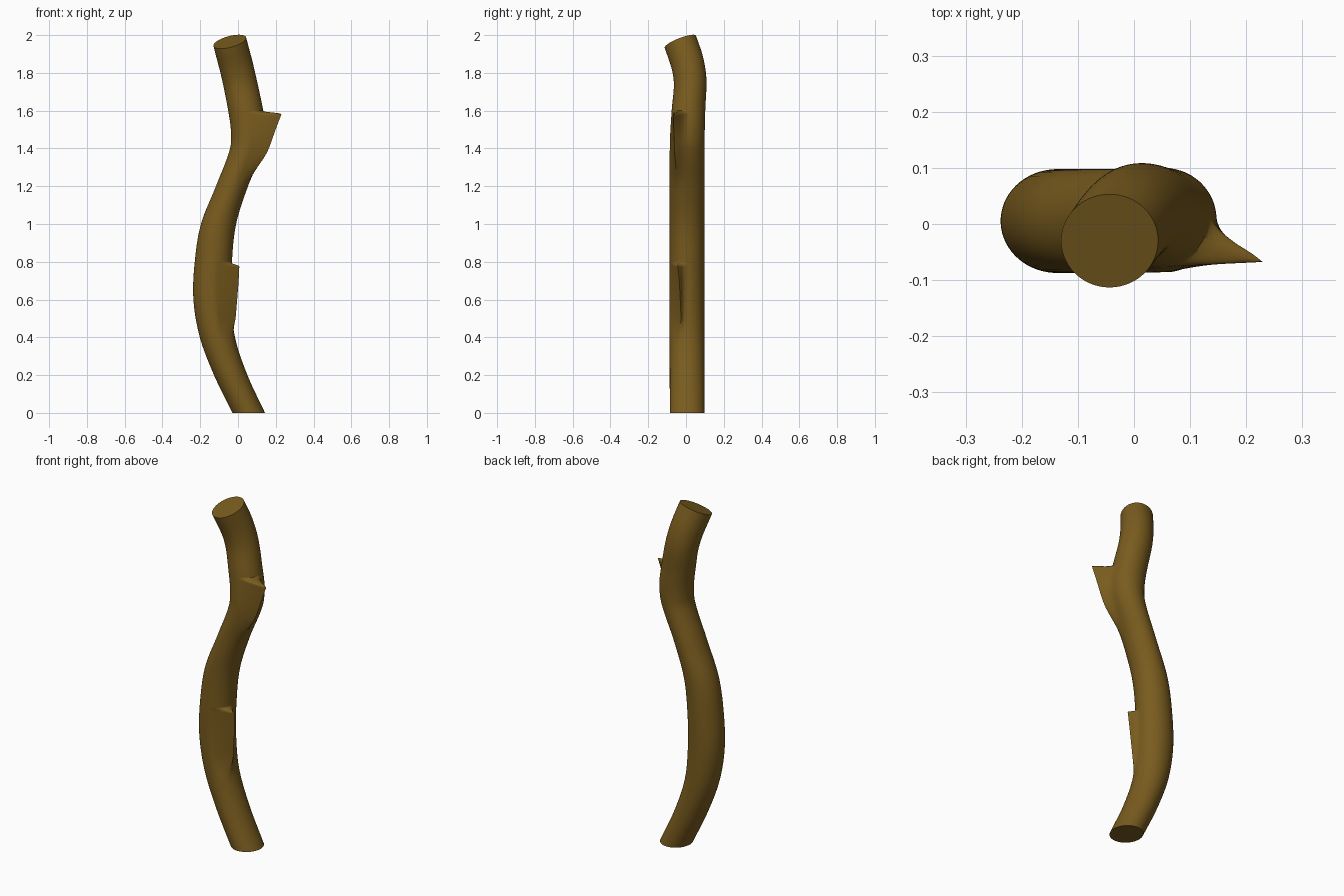
import bpy, bmesh, math

if "Cube" in bpy.data.objects:
    bpy.data.objects.remove(bpy.data.objects["Cube"])

SEG = 64


def curve(keys, z):
    """Smooth interpolation through (z, value) keys."""
    n = len(keys)
    if z <= keys[0][0]:
        return keys[0][1]
    if z >= keys[-1][0]:
        return keys[-1][1]
    i = max(k for k in range(n - 1) if keys[k][0] <= z)

    def slope(k):
        a, b = keys[max(k - 1, 0)], keys[min(k + 1, n - 1)]
        return (b[1] - a[1]) / (b[0] - a[0])
    (z0, v0), (z1, v1) = keys[i], keys[i + 1]
    h = z1 - z0
    t = (z - z0) / h
    return ((2*t**3 - 3*t**2 + 1) * v0 + (t**3 - 2*t**2 + t) * h * slope(i)
            + (3*t**2 - 2*t**3) * v1 + (t**3 - t**2) * h * slope(i + 1))


def ramp(a, b, z):
    t = min(max((z - a) / (b - a), 0), 1)
    return t * t * (3 - 2 * t)


# Left and right outline of the trunk, and its depth centre
TOP = 1.965
LEFT = [(0, -.03), (.2, -.127), (.4, -.202), (.6, -.236), (.8, -.229), (1, -.196),
        (1.2, -.117), (1.4, -.042), (1.5, -.038), (1.6, -.052), (1.8, -.09), (TOP, -.13)]
RIGHT = [(0, .143), (.2, .05), (.4, -.016), (.6, -.035), (.8, -.032), (1, -.01),
         (1.2, .053), (1.4, .135), (1.5, .147), (1.6, .134), (1.8, .088), (TOP, .043)]
DEPTH = [(0, .006), (1.4, .006), (1.6, .013), (1.75, .022), (1.85, .008), (TOP, -.03)]
RY = [(0, .092), (1.4, .092), (1.7, .087), (TOP, .083)]

# Broken branch stubs: start, full, break heights, tip x and tip y by height
STUBS = [
    dict(z=(.36, .52, .775, .80),
         x=[(.36, -.01), (.5, -.008), (.6, 0), (.7, .008), (.78, .012)],
         y=[(.36, -.02), (.5, -.024), (.7, -.034), (.8, -.044)]),
    dict(z=(1.15, 1.38, 1.582, 1.60),
         x=[(1.15, .04), (1.2, .057), (1.35, .142), (1.4, .167), (1.5, .204), (1.58, .236)],
         y=[(1.15, -.05), (1.4, -.06), (1.6, -.068)]),
]
A_FRONT, A_TIP, A_BACK = math.radians(-80), math.radians(-30), math.radians(5)


def ring_point(z, a):
    l, r = curve(LEFT, z), curve(RIGHT, z)
    cx, cy, rx, ry = (l + r) / 2, curve(DEPTH, z), (r - l) / 2, curve(RY, z)

    def tube(ang):
        return cx + rx * math.cos(ang), cy + ry * math.sin(ang)
    x, y = tube(a)
    for s in STUBS:
        z0, z1, z2, z3 = s["z"]
        w = ramp(z0, z1, z) * (1 - ramp(z2, z3, z))
        if w <= 0 or not A_FRONT < a < A_BACK:
            continue
        tx, ty = curve(s["x"], z), curve(s["y"], z)
        if a <= A_TIP:
            # front face runs straight from the trunk to the tip
            t = (a - A_FRONT) / (A_TIP - A_FRONT)
            fx, fy = tube(A_FRONT)
            px, py = fx + (tx - fx) * t, fy + (ty - fy) * t
        else:
            # hollow back face
            f = (1 - (a - A_TIP) / (A_BACK - A_TIP)) ** 2.5
            bx, by = tube(A_TIP)
            px, py = x + (tx - bx) * f, y + (ty - by) * f
        x, y = x + (px - x) * w, y + (py - y) * w
    # top rings lean towards the tilted cut
    k = ramp(1.6, TOP, z)
    return x, y, z + k * (.24 * (x - cx) + .37 * (y - cy))


# Trunk with its stubs, lofted from rings
heights = sorted({round(i * TOP / 130, 4) for i in range(131)}
                 | {round(s["z"][2] + i * .003, 4) for s in STUBS for i in range(9)})
bm = bmesh.new()
rings = []
for z in heights:
    angles = [math.radians(-150) + 2 * math.pi * i / SEG for i in range(SEG)]
    rings.append([bm.verts.new(ring_point(z, a)) for a in angles])
for lo, hi in zip(rings, rings[1:]):
    for i in range(SEG):
        j = (i + 1) % SEG
        bm.faces.new((lo[i], lo[j], hi[j], hi[i]))
bm.faces.new(rings[0][::-1])
bm.faces.new(rings[-1])
mesh = bpy.data.meshes.new("branch")
bm.to_mesh(mesh)
bm.free()
branch = bpy.data.objects.new("branch", mesh)
bpy.context.collection.objects.link(branch)

# Bark colour and smooth shading with crisp cut ends
bark = bpy.data.materials.new("bark")
bark.diffuse_color = (.19, .105, .013, 1)
bark.use_nodes = True
bark.node_tree.nodes["Principled BSDF"].inputs["Base Color"].default_value = bark.diffuse_color
mesh.materials.append(bark)
bpy.context.view_layer.objects.active = branch
branch.select_set(True)
bpy.ops.object.shade_smooth_by_angle(angle=math.radians(50))
